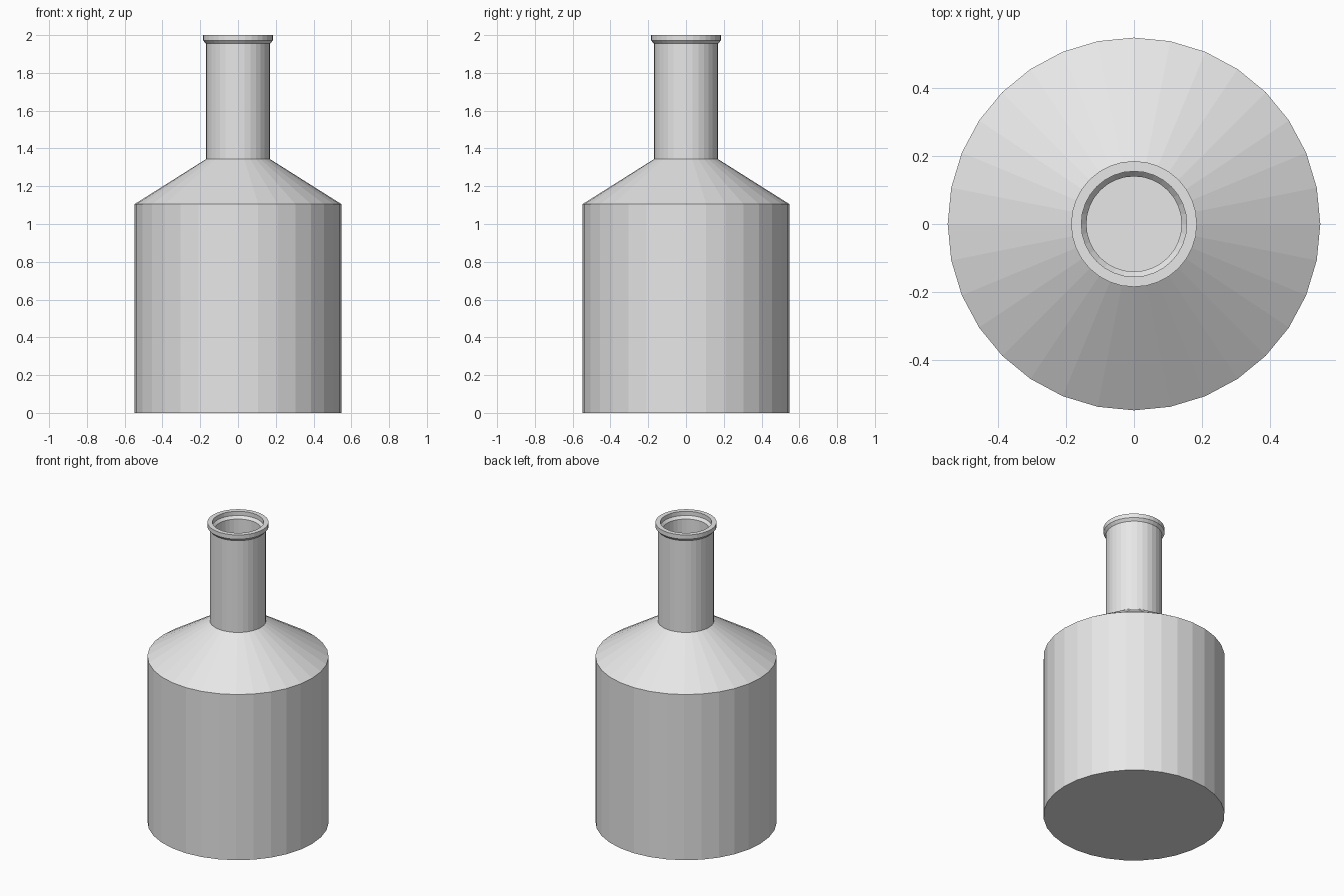
import bpy, bmesh
from math import cos, sin, tau

cube = bpy.data.objects.get("Cube")
if cube:
    bpy.data.objects.remove(cube, do_unlink=True)

SIDES = 32
WALL = 0.03

grey = bpy.data.materials.new("light_grey")
grey.use_nodes = True
colour = (0.8, 0.8, 0.8, 1)
grey.diffuse_color = colour
grey.node_tree.nodes["Principled BSDF"].inputs["Base Color"].default_value = colour


def lathe(name, profile, material):
    """Revolve (radius, height) points about z and cap both ends."""
    bm = bmesh.new()
    rings = [[bm.verts.new((r * cos(tau * i / SIDES), r * sin(tau * i / SIDES), z))
              for i in range(SIDES)] for r, z in profile]
    for low, high in zip(rings, rings[1:]):
        for i in range(SIDES):
            j = (i + 1) % SIDES
            bm.faces.new((low[i], low[j], high[j], high[i]))
    bm.faces.new(rings[0])
    bm.faces.new(rings[-1])
    bmesh.ops.recalc_face_normals(bm, faces=bm.faces)
    mesh = bpy.data.meshes.new(name)
    bm.to_mesh(mesh)
    bm.free()
    mesh.materials.append(material)
    obj = bpy.data.objects.new(name, mesh)
    bpy.context.collection.objects.link(obj)
    return obj


# Outer skin: base, straight body, sloping shoulder, neck, flared lip
outer = [(0.548, 0), (0.548, 1.105), (0.17, 1.343),
         (0.17, 1.955), (0.185, 1.972), (0.185, 2)]

# Inner skin: the same outline inset by the wall, from mouth to floor
inner = [(r - WALL, z) for r, z in reversed(outer)]
inner[-1] = (inner[-1][0], WALL)

lathe("bottle", outer + inner, grey)
